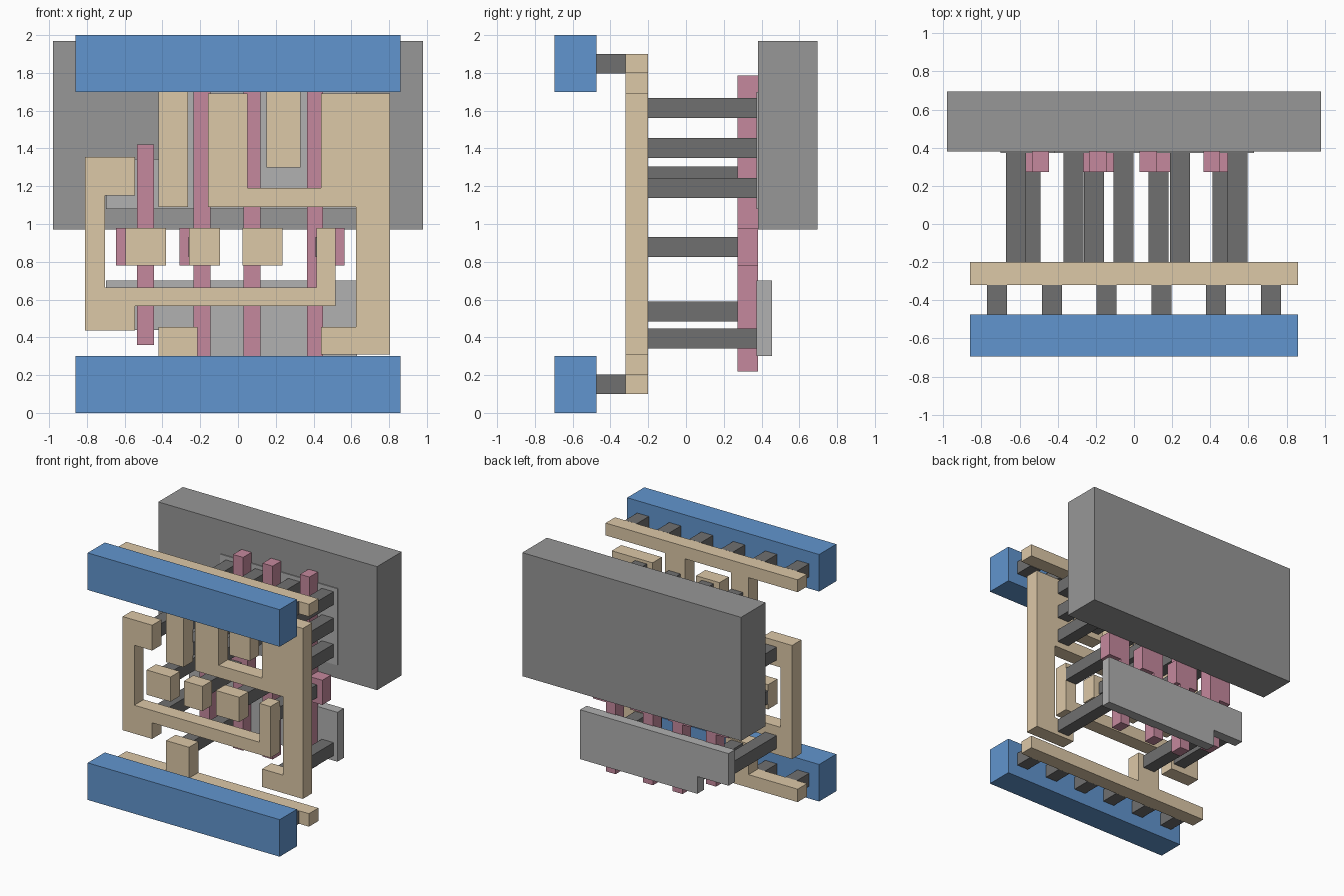
import bpy, bmesh


def material(name, rgb):
    m = bpy.data.materials.new(name)
    m.diffuse_color = (*rgb, 1)
    return m


BLUE = material("blue", (0.12, 0.30, 0.62))
TAN = material("tan", (0.72, 0.58, 0.39))
PINK = material("pink", (0.56, 0.25, 0.34))
DARK = material("dark_grey", (0.16, 0.16, 0.16))
MID = material("mid_grey", (0.31, 0.31, 0.31))
LIGHT = material("light_grey", (0.44, 0.44, 0.44))


def plate(name, outline, y0, y1, mat):
    """Extrude a front-view (x, z) outline from y0 to y1."""
    bm = bmesh.new()
    face = bm.faces.new([bm.verts.new((x, y0, z)) for x, z in outline])
    ext = bmesh.ops.extrude_face_region(bm, geom=[face])
    for v in ext["geom"]:
        if isinstance(v, bmesh.types.BMVert):
            v.co.y = y1
    bmesh.ops.recalc_face_normals(bm, faces=bm.faces)
    mesh = bpy.data.meshes.new(name)
    bm.to_mesh(mesh)
    bm.free()
    mesh.materials.append(mat)
    ob = bpy.data.objects.new(name, mesh)
    bpy.context.collection.objects.link(ob)
    return ob


def box(name, x0, x1, z0, z1, y0, y1, mat):
    return plate(name, [(x0, z0), (x1, z0), (x1, z1), (x0, z1)], y0, y1, mat)


def post(name, x, z, y0, y1):
    h = 0.0525
    return box(name, x - h, x + h, z - h, z + h, y0, y1, DARK)


# Back slab and the two stepped thin plates
box("back_slab", -0.98, 0.98, 0.97, 1.97, 0.38, 0.695, MID)
plate("upper_plate", [(-0.70, 1.08), (0.63, 1.08), (0.63, 1.70), (-0.42, 1.70),
                      (-0.42, 1.345), (-0.70, 1.345)], 0.372, 0.455, LIGHT)
plate("lower_plate", [(-0.70, 0.44), (-0.42, 0.44), (-0.42, 0.30), (0.63, 0.30),
                      (0.63, 0.70), (-0.70, 0.70)], 0.372, 0.455, LIGHT)

# Pink vertical strips, each with a side tab at mid height
strips = [(-0.535, -0.445, -0.645, 0.36, 1.42), (-0.235, -0.145, -0.31, 0.22, 1.785),
          (0.03, 0.12, 0.235, 0.22, 1.785), (0.365, 0.45, 0.565, 0.22, 1.785)]
for x0, x1, tab, z0, z1 in strips:
    if tab < x0:
        pts = [(x0, z0), (x1, z0), (x1, z1), (x0, z1),
               (x0, 0.98), (tab, 0.98), (tab, 0.78), (x0, 0.78)]
        # second strip's tab also reaches a little to the right
        if x0 > -0.3:
            pts[2:2] = [(x1, 0.78), (-0.105, 0.78), (-0.105, 0.98), (x1, 0.98)]
    else:
        pts = [(x0, z0), (x1, z0), (x1, 0.78), (tab, 0.78),
               (tab, 0.98), (x1, 0.98), (x1, z1), (x0, z1)]
    plate("pink_strip", pts, 0.272, 0.38, PINK)

# Tan tracks
TY = (-0.32, -0.20)
plate("lower_tan_rail", [(-0.86, 0.10), (0.86, 0.10), (0.86, 0.205), (-0.215, 0.205),
                         (-0.215, 0.455), (-0.42, 0.455), (-0.42, 0.205),
                         (-0.86, 0.205)], *TY, TAN)
plate("upper_tan_rail", [(-0.86, 1.90), (-0.86, 1.80), (-0.42, 1.80), (-0.42, 1.09),
                         (-0.265, 1.09), (-0.265, 1.80), (0.15, 1.80), (0.15, 1.30),
                         (0.33, 1.30), (0.33, 1.80), (0.86, 1.80), (0.86, 1.90)], *TY, TAN)
plate("right_track", [(-0.16, 1.69), (0.05, 1.69), (0.05, 1.19), (0.44, 1.19),
                      (0.44, 1.69), (0.805, 1.69), (0.805, 0.31), (0.44, 0.31),
                      (0.44, 0.455), (0.625, 0.455), (0.625, 1.09), (-0.16, 1.09)], *TY, TAN)
plate("left_track", [(-0.81, 1.355), (-0.545, 1.355), (-0.545, 1.15), (-0.705, 1.15),
                     (-0.705, 0.665), (0.415, 0.665), (0.415, 0.98), (0.515, 0.98),
                     (0.515, 0.565), (-0.545, 0.565), (-0.545, 0.435), (-0.81, 0.435)],
      *TY, TAN)
for x0, x1 in [(-0.595, -0.38), (-0.26, -0.095), (0.025, 0.235)]:
    box("tan_pad", x0, x1, 0.78, 0.98, *TY, TAN)

# Blue rails with short posts to the tan rails
for z0, z in [(0, 0.152), (1.70, 1.848)]:
    box("blue_rail", -0.86, 0.86, z0, z0 + 0.30, -0.695, -0.475, BLUE)
    for i in range(6):
        post("short_post", -0.7175 + i * 0.287, z, -0.475, -0.32)

# Long posts to the thin plates
columns = {-0.62: (1.253, 0.537), -0.317: (1.615, 1.402, 1.19, 0.393),
           -0.055: (1.615, 1.402, 1.19), 0.242: (1.615, 1.402),
           0.543: (1.615, 1.402, 1.19, 0.393)}
for x, levels in columns.items():
    for z in levels:
        post("long_post", x, z, -0.20, 0.372)

# Posts to the pink tabs
for x in (-0.543, -0.21, 0.128, 0.463):
    post("tab_post", x, 0.878, -0.20, 0.272)
